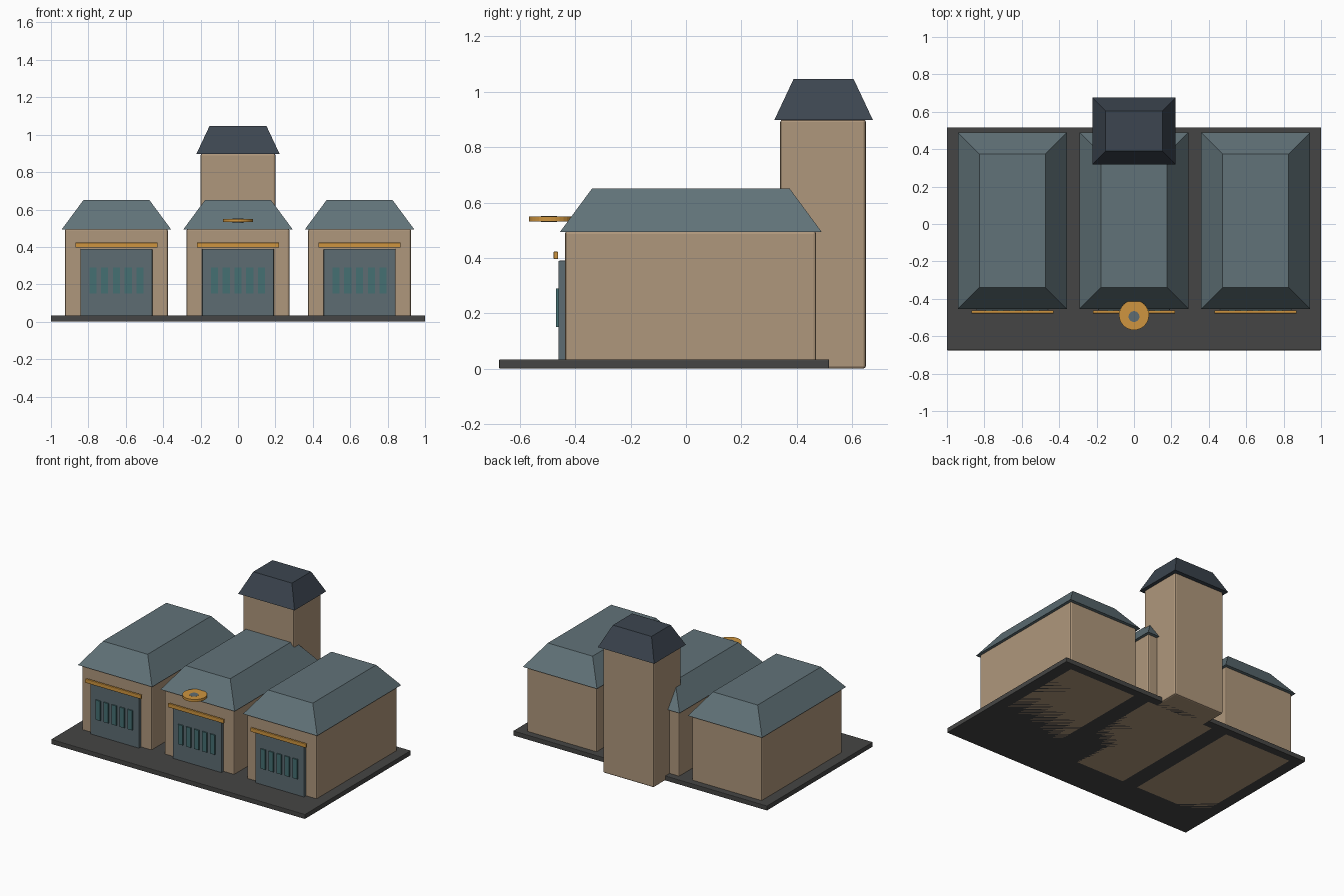
import bpy, bmesh
from mathutils import Vector

if "Cube" in bpy.data.objects:
    bpy.data.objects.remove(bpy.data.objects["Cube"])


def material(name, rgb):
    m = bpy.data.materials.new(name)
    m.diffuse_color = (*rgb, 1)
    m.use_nodes = True
    m.node_tree.nodes["Principled BSDF"].inputs["Base Color"].default_value = m.diffuse_color
    return m


STONE = material("sandstone", (0.43, 0.31, 0.20))
SLATE = material("slate", (0.12, 0.17, 0.19))
DARK = material("dark_slate", (0.045, 0.06, 0.08))
ASPHALT = material("asphalt", (0.06, 0.06, 0.058))
DOOR = material("door_grey", (0.11, 0.15, 0.17))
GLASS = material("glass", (0.06, 0.16, 0.17))
BRASS = material("brass", (0.62, 0.30, 0.05))


def finish(name, bm, mat):
    bmesh.ops.recalc_face_normals(bm, faces=bm.faces)
    mesh = bpy.data.meshes.new(name)
    bm.to_mesh(mesh)
    bm.free()
    mesh.materials.append(mat)
    ob = bpy.data.objects.new(name, mesh)
    bpy.context.collection.objects.link(ob)
    return ob


def box(name, x, y, z, mat, bevel=0.0, inset=0.0):
    """Box from (min, max) ranges; inset draws the top in to make a hipped roof."""
    bm = bmesh.new()
    bmesh.ops.create_cube(bm, size=1)
    for v in bm.verts:
        top = v.co.z > 0
        v.co = Vector([r[1] if c > 0 else r[0] for r, c in zip((x, y, z), v.co)])
        if top and inset:
            v.co.x += inset if v.co.x == Vector((x[0], 0, 0)).x else -inset
            v.co.y += inset if v.co.y == Vector((y[0], 0, 0)).x else -inset
    ob = finish(name, bm, mat)
    if bevel:
        mod = ob.modifiers.new("bevel", "BEVEL")
        mod.width = bevel
        mod.segments = 2
    return ob


def disc(name, radius, y, z, mat):
    bm = bmesh.new()
    bmesh.ops.create_cone(bm, cap_ends=True, segments=32, radius1=radius,
                          radius2=radius, depth=z[1] - z[0])
    bmesh.ops.translate(bm, verts=bm.verts, vec=(0, y, (z[0] + z[1]) / 2))
    return finish(name, bm, mat)


# Forecourt slab
box("forecourt", (-1, 1), (-0.675, 0.517), (0, 0.034), ASPHALT, 0.004)

# Three bays with hipped roofs, doors, windows and lintels
for side, cx in (("left", -0.65), ("middle", 0.0), ("right", 0.65)):
    def span(half, c=cx):
        return (c - half, c + half)
    box(side + "_bay_walls", span(0.275), (-0.437, 0.47), (0, 0.497), STONE, 0.01)
    box(side + "_bay_roof", span(0.292), (-0.455, 0.49), (0.494, 0.651), SLATE, inset=0.116)
    box(side + "_door", span(0.192), (-0.461, -0.43), (0.03, 0.39), DOOR, 0.004)
    for i in range(5):
        box(f"{side}_door_window_{i + 1}", span(0.019, cx + (i - 2) * 0.063),
            (-0.469, -0.455), (0.15, 0.29), GLASS)
    box(side + "_lintel", span(0.22), (-0.478, -0.462), (0.396, 0.423), BRASS, 0.003)

# Rear tower and its roof
box("tower_walls", (-0.2, 0.2), (0.34, 0.65), (0, 0.9), STONE, 0.01)
box("tower_roof", (-0.222, 0.222), (0.319, 0.675), (0.898, 1.047), DARK, inset=0.07)

# Flat round emblem plate set into the middle roof
disc("emblem_rim", 0.08, -0.487, (0.532, 0.55), BRASS)
disc("emblem_centre", 0.029, -0.495, (0.529, 0.551), DOOR)
